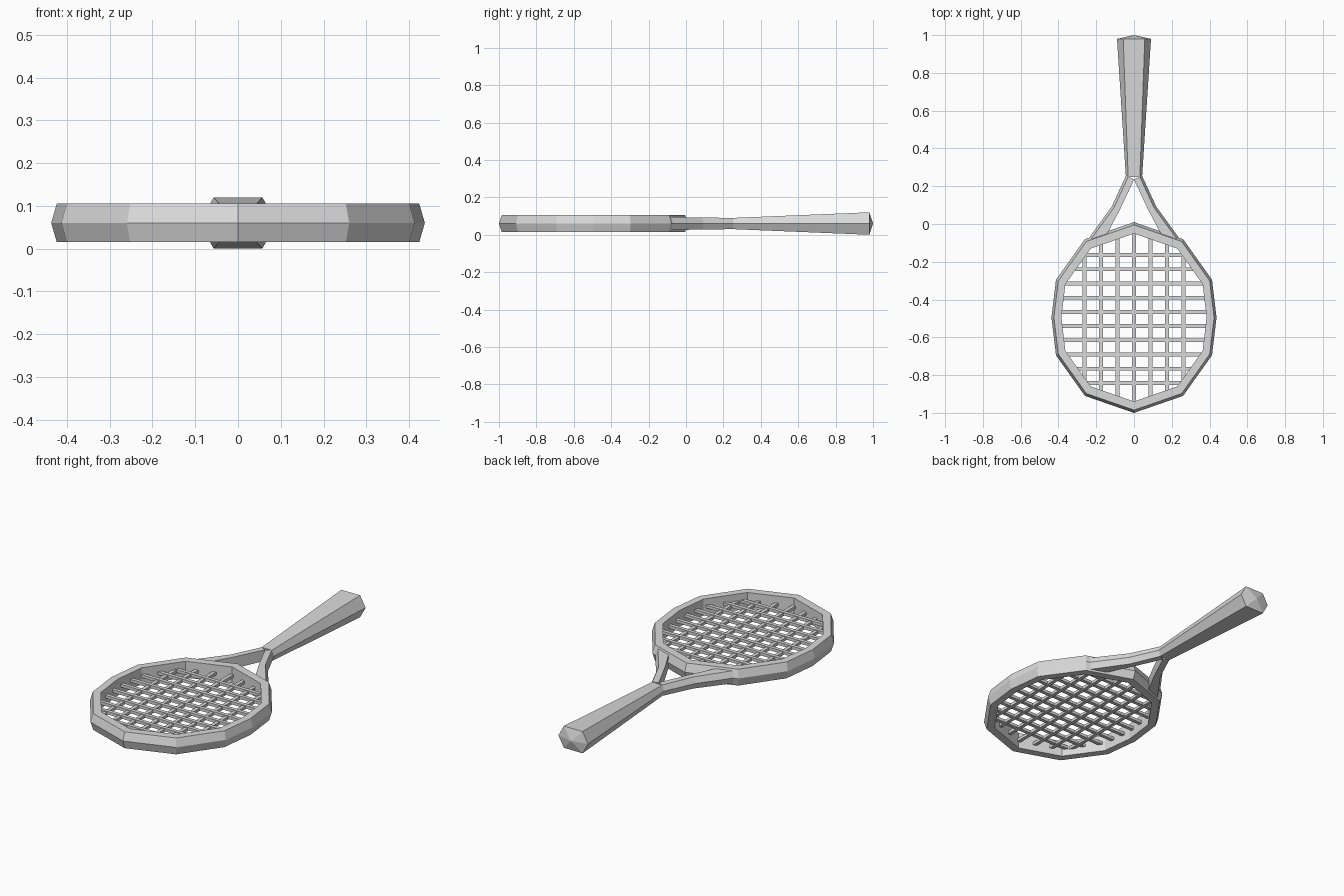
import bpy
import bmesh

if "Cube" in bpy.data.objects:
    bpy.data.objects.remove(bpy.data.objects["Cube"], do_unlink=True)

grey = bpy.data.materials.new("plain_grey")
grey.use_nodes = True
colour = (0.7, 0.7, 0.7, 1)
grey.diffuse_color = colour
grey.node_tree.nodes["Principled BSDF"].inputs["Base Color"].default_value = colour

MID = 0.06      # height of the racket's middle plane
HEAD_Y = -0.495  # centre of the head


def finish(name, bm):
    bmesh.ops.recalc_face_normals(bm, faces=bm.faces[:])
    mesh = bpy.data.meshes.new(name)
    bm.to_mesh(mesh)
    bm.free()
    mesh.materials.append(grey)
    obj = bpy.data.objects.new(name, mesh)
    bpy.context.collection.objects.link(obj)
    return obj


def loft(bm, rings, closed=False):
    """Skin a row of equal cross-sections; return the last cap if open."""
    loops = [[bm.verts.new(p) for p in ring] for ring in rings]
    pairs = list(zip(loops, loops[1:]))
    if closed:
        pairs.append((loops[-1], loops[0]))
    for a, b in pairs:
        n = len(a)
        for i in range(n):
            j = (i + 1) % n
            bm.faces.new((a[i], a[j], b[j], b[i]))
    if closed:
        return None
    bm.faces.new(loops[0])
    return bm.faces.new(loops[-1])


# Twelve-sided head outline, relative to the head centre
half = [(0, -0.505), (0.26, -0.415), (0.413, -0.2), (0.437, 0),
        (0.413, 0.2), (0.26, 0.415), (0, 0.505)]
outline = half + [(-x, y) for x, y in half[-2:0:-1]]


def scaled(s):
    return [(x * s, HEAD_Y + y * s) for x, y in outline]


# Head frame: ridged outside, straight wall inside
section = [(0.88, 0.045), (0.97, 0.045), (1, 0), (0.97, -0.045), (0.88, -0.045)]
bm = bmesh.new()
loft(bm, [[(x * s, HEAD_Y + y * s, MID + z) for s, z in section]
          for x, y in outline], closed=True)
finish("head_frame", bm)

# Strings, ending inside the frame
inside = scaled(0.91)


def span(axis, c):
    hits = []
    for p, q in zip(inside, inside[1:] + inside[:1]):
        if (p[axis] <= c) != (q[axis] <= c):
            t = (c - p[axis]) / (q[axis] - p[axis])
            hits.append(p[1 - axis] + t * (q[1 - axis] - p[1 - axis]))
    return min(hits), max(hits)


def strings(name, axis, places, z):
    bm = bmesh.new()
    w, h = 0.01, 0.008
    for c in places:
        rings = []
        for end in span(axis, c):
            ring = []
            for a, b in ((-w, -h), (w, -h), (w, h), (-w, h)):
                p = [end, end, z + b]
                p[axis] = c + a
                ring.append(p)
            rings.append(ring)
        loft(bm, rings)
    finish(name, bm)


strings("long_strings", 0, [0.0875 * i for i in range(-3, 4)], MID - 0.002)
strings("cross_strings", 1, [-0.164 - 0.0753 * i for i in range(10)], MID + 0.002)

# Handle: flaring hexagon with a pointed butt
bm = bmesh.new()
rings = []
for y, wide, flat, tall in ((0.25, 0.043, 0.031, 0.03), (0.98, 0.09, 0.057, 0.06)):
    rings.append([(x, y, MID + z) for x, z in
                  ((wide, 0), (flat, tall), (-flat, tall),
                   (-wide, 0), (-flat, -tall), (flat, -tall))])
butt = loft(bm, rings)
tip = bmesh.ops.poke(bm, faces=[butt])["verts"][0]
tip.co.y = 1.0
finish("handle", bm)

# Throat prongs: inner edge point, outer ridge point, half height
stations = [((0, 0.235), (0.043, 0.255), 0.03),
            ((0.075, 0.075), (0.118, 0.092), 0.032),
            ((0.16, -0.085), (0.243, -0.08), 0.035)]
for name, side in (("left_prong", 1), ("right_prong", -1)):
    bm = bmesh.new()
    rings = []
    for (ix, iy), (ox, oy), h in stations:
        ex, ey = ox - 0.013, oy - 0.004
        rings.append([(side * x, y, MID + z) for x, y, z in
                      ((ix, iy, h), (ex, ey, h), (ox, oy, 0),
                       (ex, ey, -h), (ix, iy, -h))])
    loft(bm, rings)
    finish(name, bm)
